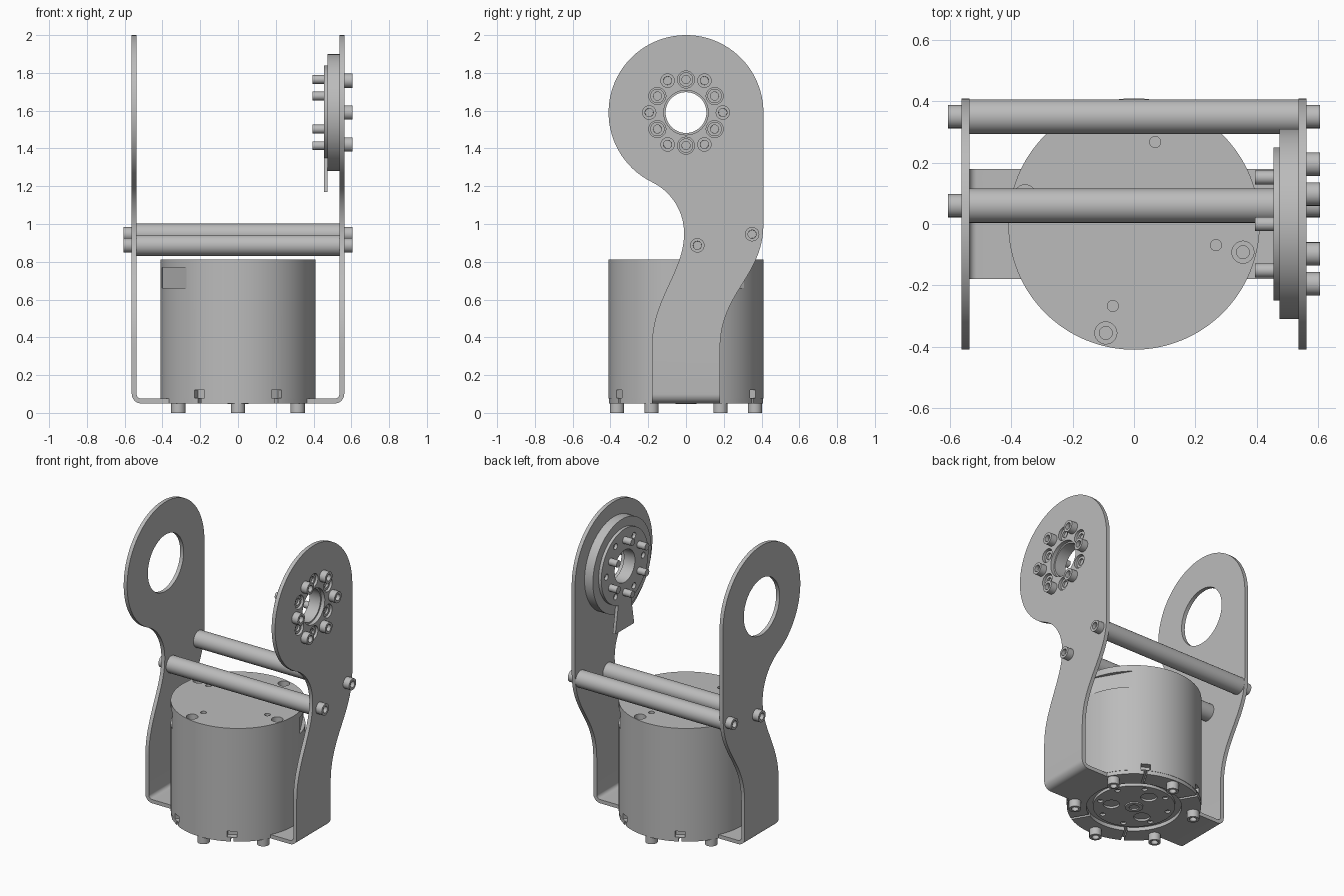
import bpy, bmesh
from math import cos, sin, pi, radians, atan2
from mathutils import Vector
from mathutils.geometry import interpolate_bezier

old = bpy.data.objects.get("Cube")
if old:
    bpy.data.objects.remove(old, do_unlink=True)

grey = bpy.data.materials.new("metal grey")
grey.use_nodes = True
grey.diffuse_color = (0.5, 0.5, 0.5, 1)
grey.node_tree.nodes["Principled BSDF"].inputs["Base Color"].default_value = (0.5, 0.5, 0.5, 1)

# Axis mapping: outline (u, v) is (x, y), (y, z) or (z, x) for Z, X and Y
PLACE = {"Z": lambda u, v, w: (u, v, w),
         "X": lambda u, v, w: (w, u, v),
         "Y": lambda u, v, w: (v, w, u)}
parts = []


def prisms(name, outlines, axis, a, b, socket=0):
    """Extrude outlines from a to b; socket sinks a recess into the b end."""
    bm = bmesh.new()
    tops = []
    for pts in outlines:
        lo = [bm.verts.new(PLACE[axis](u, v, a)) for u, v in pts]
        hi = [bm.verts.new(PLACE[axis](u, v, b)) for u, v in pts]
        bm.faces.new(lo)
        tops.append(bm.faces.new(hi))
        for i in range(len(pts)):
            j = (i + 1) % len(pts)
            bm.faces.new((lo[i], lo[j], hi[j], hi[i]))
    bmesh.ops.recalc_face_normals(bm, faces=bm.faces)
    if socket:
        bmesh.ops.inset_region(bm, faces=tops, thickness=socket)
        bmesh.ops.inset_region(bm, faces=tops, thickness=0.0005, depth=-0.025)
    mesh = bpy.data.meshes.new(name)
    bm.to_mesh(mesh)
    bm.free()
    mesh.materials.append(grey)
    ob = bpy.data.objects.new(name, mesh)
    bpy.context.collection.objects.link(ob)
    parts.append(ob)
    return ob


def arc(c, r, start, end, n):
    return [(c[0] + r * cos(start + (end - start) * i / n),
             c[1] + r * sin(start + (end - start) * i / n)) for i in range(n + 1)]


def cyl(name, axis, centres, r, a, b, n=24, socket=0):
    return prisms(name, [arc(c, r, 0, 2 * pi, n)[:-1] for c in centres], axis, a, b, socket)


def bolts(name, axis, centres, a, b):
    return cyl(name, axis, centres, 0.038, a, b, 24, 0.016)


def ring(r, start, count, c=(0, 0)):
    return [(c[0] + r * cos(radians(start) + 2 * pi * i / count),
             c[1] + r * sin(radians(start) + 2 * pi * i / count)) for i in range(count)]


def radial_box(deg, r0, r1, hw):
    c, s = cos(radians(deg)), sin(radians(deg))
    return [(r * c - t * s, r * s + t * c) for r, t in
            ((r0, -hw), (r1, -hw), (r1, hw), (r0, hw))]


def combine(ob, tool, op="DIFFERENCE"):
    mod = ob.modifiers.new("shape", "BOOLEAN")
    mod.object, mod.operation, mod.solver = tool, op, "EXACT"
    bpy.context.view_layer.update()
    result = ob.evaluated_get(bpy.context.evaluated_depsgraph_get())
    mesh = bpy.data.meshes.new_from_object(result)
    ob.modifiers.clear()
    ob.data = mesh
    parts.remove(tool)
    bpy.data.objects.remove(tool, do_unlink=True)


# Bracket: a bent U strip trimmed to the side plate outline
OUT, INN, BASE, FLOOR = 0.5625, 0.537, 0.05, 0.075
HEAD = (0, 1.59)
bend = lambda x, z, r: [(z + r - r * cos(t), x - r + r * sin(t))
                        for t in (i * pi / 16 for i in range(9))]
outer = bend(OUT, BASE, 0.05)
inner = bend(INN, FLOOR, 0.025)
half = outer + [(2.1, OUT), (2.1, INN)] + inner[::-1]
u_shape = outer + [(2.1, OUT), (2.1, INN)] + inner[::-1]
u_shape += [(z, -x) for z, x in reversed(u_shape)]
bracket = prisms("bracket", [u_shape], "Y", -0.5, 0.5)


def sway(*pts):
    curve = interpolate_bezier(*[Vector((y, z, 0)) for y, z in pts], 20)
    return [(p.x, p.y) for p in curve]


waist = (-0.312, 0.95)
touch = atan2(waist[1] - HEAD[1], waist[0]) + 2 * pi
outline = arc(HEAD, 0.41, 0, touch, 56)
outline += arc(waist, 0.302, touch - pi, 0, 16)[1:-1]
outline += sway((-0.01, 0.95), (-0.01, 0.75), (-0.18, 0.6), (-0.18, 0.36))
outline += [(-0.18, 0), (0.18, 0)]
outline += sway((0.18, 0.34), (0.18, 0.64), (0.41, 0.72), (0.41, 1.0))
combine(bracket, prisms("trim", [outline], "X", -0.7, 0.7), "INTERSECT")

# Bracket base disc, openings and screw clearances
combine(bracket, cyl("base_disc", "Z", [(0, 0)], 0.408, BASE, FLOOR, 96), "UNION")
combine(bracket, cyl("base_hole", "Z", [(0, 0)], 0.29, 0, 0.1, 64))
combine(bracket, prisms("base_slots", [radial_box(a, 0.25, 0.5, 0.009)
                                       for a in (60, 120, 240, 300)], "Z", 0, 0.1))
combine(bracket, cyl("idle_hole", "X", [HEAD], 0.19, -0.7, -0.4, 64))
pins = ring(0.175, 30, 6, HEAD)
combine(bracket, cyl("drive_holes", "X", [HEAD], 0.118, 0.4, 0.7, 48))
combine(bracket, cyl("access_holes", "X", pins, 0.045, 0.4, 0.7))

# Motor body with ports, notches and top holes
body = cyl("motor_body", "Z", [(0, 0)], 0.41, FLOOR, 0.812, 128)
combine(body, prisms("ports", [radial_box(a, 0.387, 0.5, 0.13) for a in (30, 210)],
                     "Z", 0.66, 0.77))
combine(body, prisms("notches", [radial_box(a, 0.37, 0.5, 0.03) for a in (60, 120, 240, 300)],
                     "Z", 0.08, 0.12))
combine(body, cyl("counterbores", "Z", ring(0.367, -14.5, 4), 0.036, 0.775, 0.9))
combine(body, cyl("deep_holes", "Z", ring(0.367, -14.5, 4), 0.021, 0.7, 0.9))
combine(body, cyl("small_holes", "Z", ring(0.276, -14.5, 4), 0.018, 0.77, 0.9))

# Rotor plate in the base opening
rotor = cyl("rotor_plate", "Z", [(0, 0)], 0.25, 0.056, FLOOR + 0.002, 64)
combine(rotor, cyl("rotor_windows", "Z", ring(0.14, 90, 3), 0.05, 0, 0.07))
combine(rotor, cyl("rotor_holes", "Z", ring(0.215, 22.5, 8), 0.017, 0, 0.07, 16))
cyl("rotor_boss", "Z", [(0, 0)], 0.055, 0.06, 0.047, 32, 0.025)
bolts("base_bolts", "Z", ring(0.365, 30, 6), BASE, 0)

# Drive flange inside the left plate
flange = cyl("drive_flange", "X", [HEAD], 0.31, 0.475, INN, 80)
combine(flange, cyl("flange_bore", "X", [HEAD], 0.108, 0.4, 0.7, 48))
disc = cyl("sensor_disc", "X", [HEAD], 0.25, 0.455, 0.475, 64)
tab = [(-0.06, 1.4), (-0.1, 1.17), (0.1, 1.17), (0.06, 1.4)]
combine(disc, prisms("tab", [tab], "X", 0.455, 0.475), "UNION")
combine(disc, cyl("disc_bore", "X", [HEAD], 0.108, 0.4, 0.5, 48))
combine(disc, cyl("disc_holes", "X", ring(0.195, 0, 6, HEAD), 0.02, 0.4, 0.5, 16))
cyl("flange_pins", "X", pins, 0.023, 0.46, 0.395)
bolts("recessed_screws", "X", pins, INN - 0.002, 0.55)
bolts("flange_bolts", "X", ring(0.195, 0, 6, HEAD), OUT - 0.005, 0.607)

# Spacer rods between the plates, with end bolts
posts = [(0.06, 0.887), (0.35, 0.946)]
cyl("spacer_rods", "X", posts, 0.056, -INN, INN, 40)
for side, label in ((1, "left"), (-1, "right")):
    bolts(label + "_rod_bolts", "X", posts, side * (OUT - 0.005), side * 0.607)

# Smooth the curved sides and keep the edges crisp
bpy.ops.object.select_all(action="DESELECT")
for ob in parts:
    ob.select_set(True)
bpy.context.view_layer.objects.active = parts[0]
bpy.ops.object.shade_smooth_by_angle(angle=radians(30))
